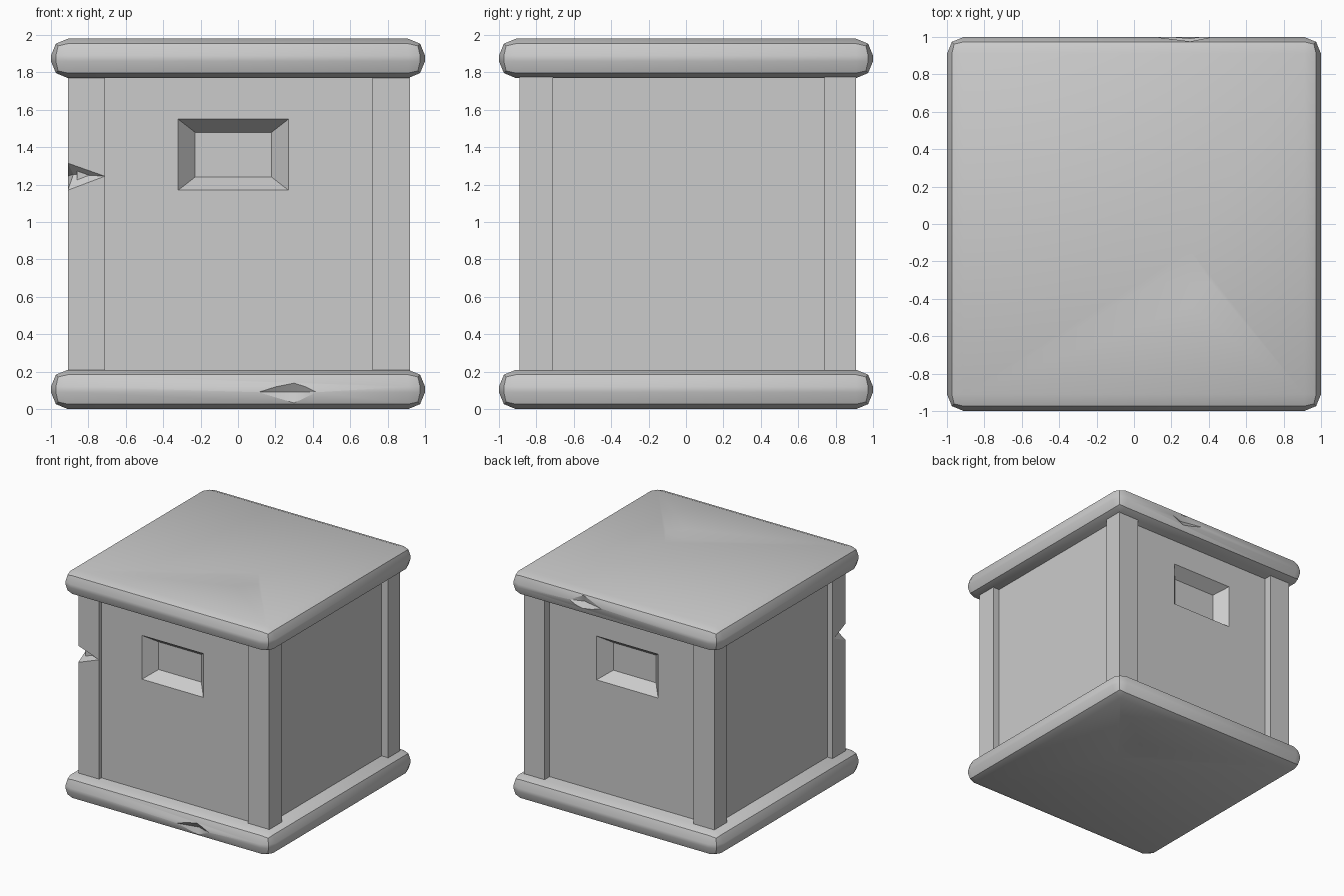
import bpy, bmesh, math
from mathutils import Vector, Matrix

if "Cube" in bpy.data.objects:
    bpy.data.objects.remove(bpy.data.objects["Cube"])


def add_mesh(name, verts, faces=None):
    """Closed mesh from faces, or the convex hull of the points."""
    bm = bmesh.new()
    vs = [bm.verts.new(v) for v in verts]
    if faces:
        for f in faces:
            bm.faces.new([vs[i] for i in f])
    else:
        bmesh.ops.convex_hull(bm, input=vs)
    bmesh.ops.recalc_face_normals(bm, faces=bm.faces)
    me = bpy.data.meshes.new(name)
    bm.to_mesh(me)
    bm.free()
    ob = bpy.data.objects.new(name, me)
    bpy.context.collection.objects.link(ob)
    return ob


def box(name, x0, x1, y0, y1, z0, z1):
    bm = bmesh.new()
    bmesh.ops.create_cube(bm, size=1)
    bmesh.ops.scale(bm, vec=(x1 - x0, y1 - y0, z1 - z0), verts=bm.verts)
    bmesh.ops.translate(bm, vec=((x0 + x1) / 2, (y0 + y1) / 2, (z0 + z1) / 2), verts=bm.verts)
    me = bpy.data.meshes.new(name)
    bm.to_mesh(me)
    bm.free()
    ob = bpy.data.objects.new(name, me)
    bpy.context.collection.objects.link(ob)
    return ob


def apply(ob, kind, **props):
    mod = ob.modifiers.new(kind.title(), kind)
    for k, v in props.items():
        setattr(mod, k, v)
    bpy.context.view_layer.objects.active = ob
    bpy.ops.object.modifier_apply(modifier=mod.name)


def cut(ob, cutter):
    cutter.hide_render = True
    apply(ob, 'BOOLEAN', operation='DIFFERENCE', solver='EXACT', object=cutter)
    bpy.data.objects.remove(cutter)


def dent(ob, apex, rim, grow=2.0):
    """Carve a four-sided chip: apex inside, rim on the surface."""
    e = Vector(apex)
    pts = [e] + [e + grow * (Vector(p) - e) for p in rim]
    cut(ob, add_mesh("chip_cutter", pts,
                     [(0, 1, 2), (0, 2, 3), (0, 3, 4), (0, 4, 1), (1, 2, 3), (1, 3, 4)]))


def smooth(ob):
    bpy.ops.object.select_all(action='DESELECT')
    ob.select_set(True)
    bpy.context.view_layer.objects.active = ob
    bpy.ops.object.shade_smooth_by_angle(angle=math.radians(30))


# Rounded base slab with a chipped front edge and a shallow dent in its broad face
base = box("base_slab", -1, 1, -1, 1, 0, 0.21)
apply(base, 'BEVEL', width=0.09, segments=2, limit_method='NONE')
dent(base, (0.30, -0.96, 0.09),
     [(0.11, -1, 0.09), (0.30, -0.99, 0.135), (0.42, -1, 0.09), (0.30, -0.977, 0.03)])
dent(base, (0.30, 0.31, 0.012),
     [(0.12, 0.31, 0), (0.30, 0.44, 0), (0.41, 0.31, 0), (0.30, 0.14, 0)])
smooth(base)

# Lid is the same slab turned over
lid = base.copy()
lid.data = base.data.copy()
lid.name = "lid_slab"
lid.data.transform(Matrix.Translation((0, 0, 1.98)) @ Matrix.Rotation(math.pi, 4, 'X'))
bpy.context.collection.objects.link(lid)

# Body with a bevelled hand-hold sunk into front and back
body = box("body_panels", -0.86, 0.86, -0.86, 0.84, 0.2, 1.78)
for face_y, inward in ((-0.86, 1), (0.84, -1)):
    pts = []
    for t in (-0.5, 1.0):
        y = face_y + inward * 0.1 * t
        for x in (-0.32 + 0.09 * t, 0.27 - 0.09 * t):
            for z in (1.17 + 0.07 * t, 1.55 - 0.07 * t):
                pts.append((x, y, z))
    cut(body, add_mesh("handle_cutter", pts))

# Corner posts
for xn, x0, x1 in (("left", -0.91, -0.71), ("right", 0.72, 0.92)):
    for yn, y0, y1 in (("front", -0.89, -0.71), ("back", 0.74, 0.91)):
        post = box(f"{yn}_{xn}_post", x0, x1, y0, y1, 0.195, 1.785)
        # Chip on the outer corner of one post
        if (xn, yn) == ("left", "front"):
            dent(post, (-0.88, -0.83, 1.255),
                 [(-0.91, -0.89, 1.315), (-0.712, -0.89, 1.245),
                  (-0.91, -0.89, 1.17), (-0.91, -0.73, 1.245)], 1.4)
